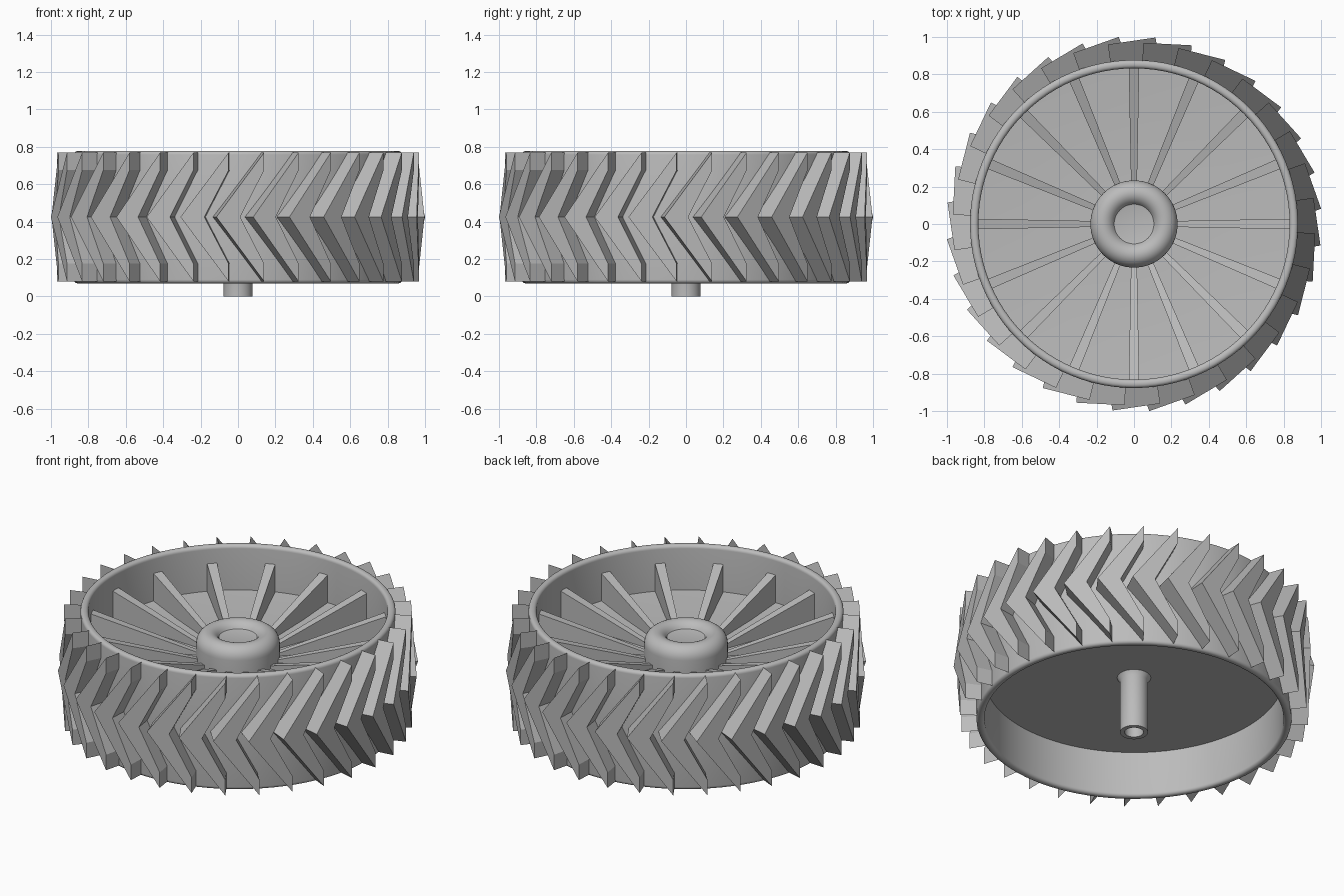
import bpy, bmesh
from math import radians, sin, cos, pi
from mathutils import Matrix, Vector

cube = bpy.data.objects.get("Cube")
if cube:
    bpy.data.objects.remove(cube, do_unlink=True)

grey = bpy.data.materials.new("light_grey")
grey.use_nodes = True
grey.diffuse_color = (0.5, 0.5, 0.5, 1)
grey.node_tree.nodes["Principled BSDF"].inputs["Base Color"].default_value = (0.5, 0.5, 0.5, 1)


def finish(name, bm, smooth=False):
    bmesh.ops.remove_doubles(bm, verts=bm.verts, dist=1e-5)
    bmesh.ops.recalc_face_normals(bm, faces=bm.faces)
    mesh = bpy.data.meshes.new(name)
    bm.to_mesh(mesh)
    bm.free()
    mesh.materials.append(grey)
    obj = bpy.data.objects.new(name, mesh)
    bpy.context.collection.objects.link(obj)
    if smooth:
        bpy.ops.object.select_all(action='DESELECT')
        obj.select_set(True)
        bpy.context.view_layer.objects.active = obj
        bpy.ops.object.shade_smooth_by_angle(angle=radians(35))


def lathe(name, profile, steps=96, closed=False):
    """Spin a (radius, z) profile around the vertical axis."""
    bm = bmesh.new()
    verts = [bm.verts.new((r, 0, z)) for r, z in profile]
    pairs = list(zip(verts, verts[1:]))
    if closed:
        pairs.append((verts[-1], verts[0]))
    edges = [bm.edges.new(p) for p in pairs]
    bmesh.ops.spin(bm, geom=verts + edges, cent=(0, 0, 0), axis=(0, 0, 1),
                   angle=2 * pi, steps=steps, use_merge=True)
    finish(name, bm, True)


def arc(cx, cz, rx, rz, start, end, n=5):
    angles = [radians(start + (end - start) * i / n) for i in range(n + 1)]
    return [(cx + rx * cos(a), cz + rz * sin(a)) for a in angles]


def radial_prisms(name, rings, count, offset=0):
    """Bridge two matching outlines into a prism and repeat it around the axle."""
    bm = bmesh.new()
    for i in range(count):
        turn = Matrix.Rotation(offset + 2 * pi * i / count, 3, 'Z')
        inner, outer = [[bm.verts.new(turn @ p) for p in ring] for ring in rings]
        bm.faces.new(inner)
        bm.faces.new(outer)
        for k in range(len(inner)):
            bm.faces.new((inner[k - 1], inner[k], outer[k], outer[k - 1]))
    finish(name, bm)


# Wheel rim with rounded lips
IN, OUT, LOW, HIGH, LIP = 0.832, 0.877, 0.07, 0.778, 0.02
lathe("rim", arc(OUT - LIP, HIGH - LIP, LIP, LIP, 0, 90)
      + arc(IN + LIP, HIGH - LIP, LIP, LIP, 90, 180)
      + arc(IN + LIP, LOW + LIP, LIP, LIP, 180, 270)
      + arc(OUT - LIP, LOW + LIP, LIP, LIP, 270, 360), closed=True)

# Web closing the rim, slightly dished on top
lathe("wheel_web", [(0, 0.35), (0.85, 0.35), (0.85, 0.505), (0.6, 0.485),
                    (0.3, 0.475), (0, 0.475)])

# Rounded hub with a shallow recess
lathe("hub", [(0, 0.6), (0.097, 0.6)] + arc(0.165, 0.565, 0.068, 0.075, 150, 0, 14)
      + [(0.233, 0.46), (0, 0.46)], 64)

# Hollow axle tube with a small fillet at its root
lathe("axle_tube", [(0, 0.3), (0.052, 0.3), (0.052, 0), (0.078, 0), (0.078, 0.325),
                    (0.095, 0.352), (0, 0.352)], 48)

# Tapered spokes, tall and wide at the rim, low and narrow at the hub
spoke = [(0.22, 0.016, 0.46), (0.84, 0.028, 0.48), (0.84, 0.028, 0.675), (0.22, 0.016, 0.49)]
radial_prisms("spokes", [[Vector((r, side * w, z)) for r, w, z in spoke]
                         for side in (-1, 1)], 16)

# Chevron tread lugs, flat on the outside with the point leading
chevron = [(-0.258, 0.425), (0, 0.77), (0, 0.675), (-0.13, 0.425), (0, 0.175), (0, 0.08)]
radial_prisms("tread_lugs", [[Vector((t, -depth, z)) for t, z in chevron]
                             for depth in (0.838, 0.97)], 32, radians(8.3))
